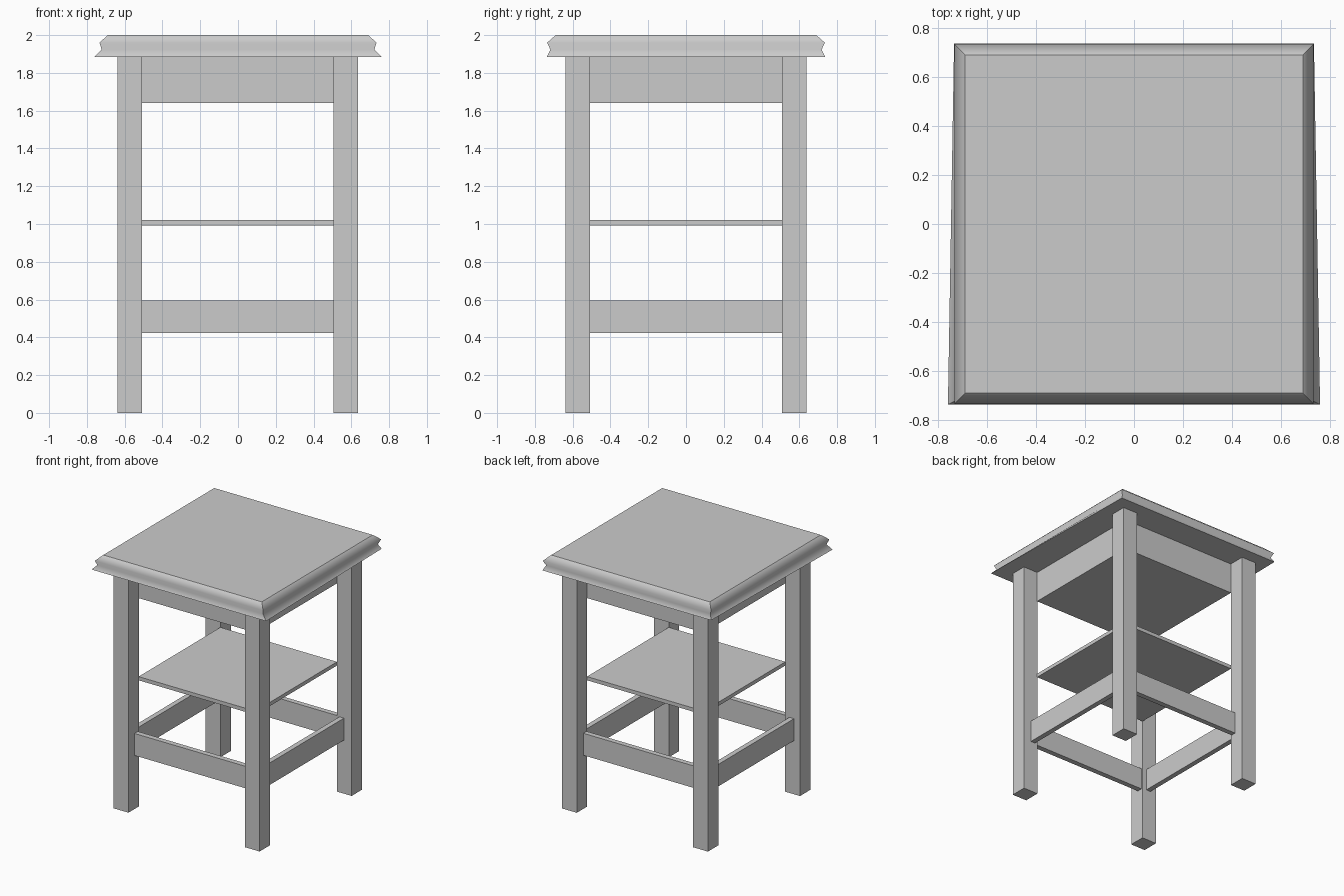
import bpy
import bmesh

if "Cube" in bpy.data.objects:
    bpy.data.objects.remove(bpy.data.objects["Cube"])


def add_object(name, bm):
    bmesh.ops.recalc_face_normals(bm, faces=bm.faces)
    mesh = bpy.data.meshes.new(name)
    bm.to_mesh(mesh)
    bm.free()
    obj = bpy.data.objects.new(name, mesh)
    bpy.context.collection.objects.link(obj)
    return obj


def box(name, x, y, z):
    """Box from (min, max) ranges on each axis."""
    bm = bmesh.new()
    bmesh.ops.create_cube(bm, size=1)
    for v in bm.verts:
        v.co = [r[0] if c < 0 else r[1] for r, c in zip((x, y, z), v.co)]
    return add_object(name, bm)


# Tabletop: moulded edge, lower lip flares sideways at the front
# each ring: height, half width at front, half width at back, half depth
rings = [(1.885, 0.76, 0.735, 0.737),
         (1.923, 0.722, 0.715, 0.718),
         (1.96, 0.733, 0.733, 0.735),
         (2.0, 0.69, 0.69, 0.69)]
bm = bmesh.new()
loops = [[bm.verts.new(p) for p in ((-wf, -d, z), (wf, -d, z), (wb, d, z), (-wb, d, z))]
         for z, wf, wb, d in rings]
bm.faces.new(loops[0][::-1])
bm.faces.new(loops[-1])
for low, high in zip(loops, loops[1:]):
    for i in range(4):
        j = (i + 1) % 4
        bm.faces.new((low[i], low[j], high[j], high[i])).smooth = True
        bm.edges.get((low[i], high[i])).smooth = False
for loop in (loops[0], loops[-1]):
    for i in range(4):
        bm.edges.get((loop[i], loop[(i + 1) % 4])).smooth = False
add_object("tabletop", bm)

# Four square legs
INNER, OUTER = 0.508, 0.637
sides_x = {"left": (-OUTER, -INNER), "right": (INNER - 0.003, OUTER - 0.003)}
sides_y = {"front": (-OUTER, -INNER), "back": (INNER, OUTER)}
for ny, ry in sides_y.items():
    for nx, rx in sides_x.items():
        box(f"{ny}_{nx}_leg", rx, ry, (0, 1.885))

# Drawer body and shelf fit between the inner leg corners
span = (-0.509, 0.507)
box("drawer_body", span, span, (1.64, 1.885))
box("shelf", span, span, (0.993, 1.022))

# Lower rails
rail_z = (0.422, 0.595)
box("front_rail", span, (-0.562, -0.52), rail_z)
box("back_rail", span, (0.515, 0.556), rail_z)
box("left_rail", (-0.585, -0.545), span, rail_z)
box("right_rail", (0.528, 0.568), span, rail_z)
